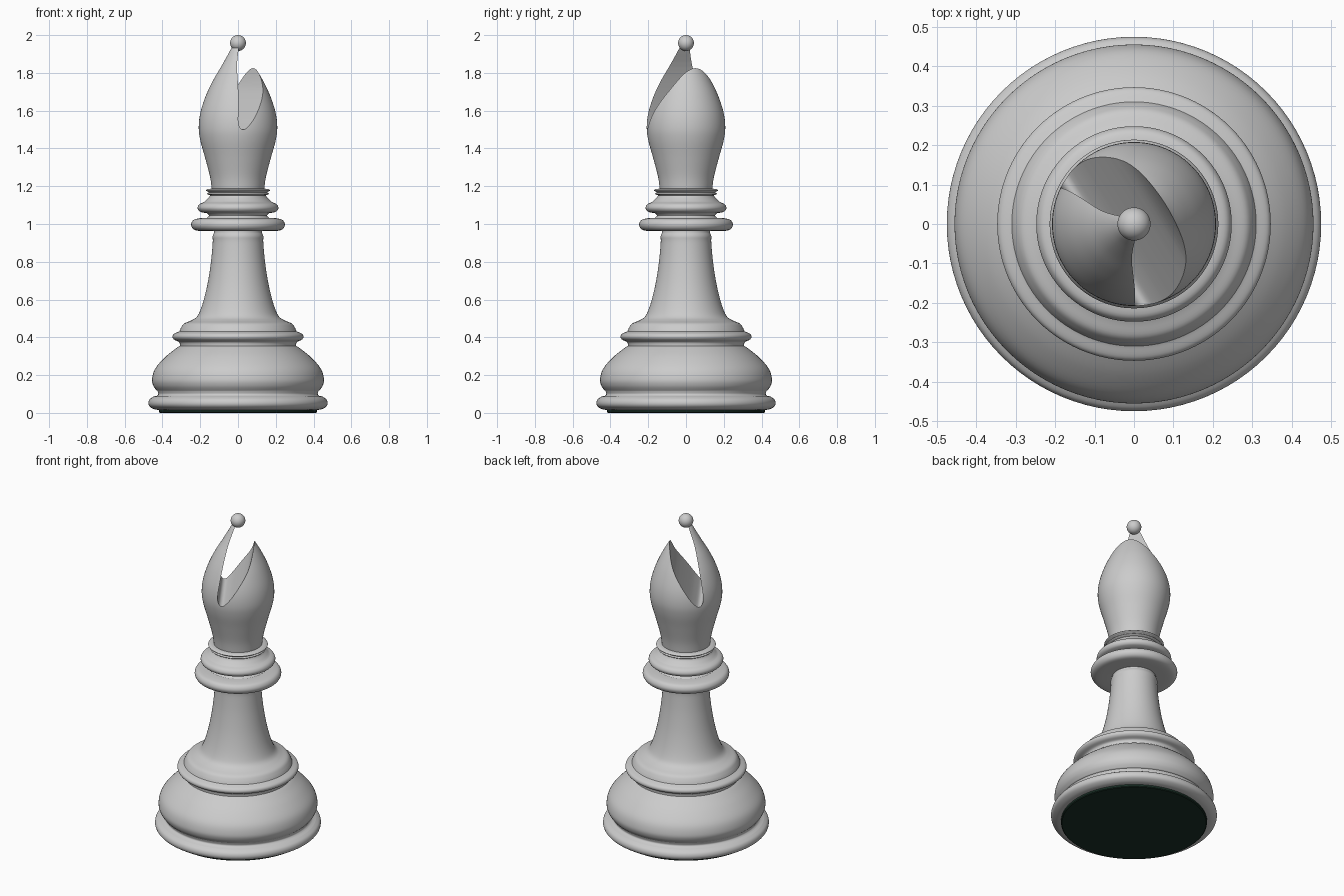
import bpy, bmesh, math
from mathutils import Matrix

if "Cube" in bpy.data.objects:
    bpy.data.objects.remove(bpy.data.objects["Cube"])


def spline(pts, n=5):
    """Catmull-Rom curve through 2D points."""
    p = [pts[0]] + list(pts) + [pts[-1]]
    out = []
    for i in range(1, len(p) - 2):
        for k in range(n):
            t = k / n
            out.append(tuple(
                0.5 * (2 * b + (c - a) * t + (2 * a - 5 * b + 4 * c - d) * t * t
                       + (3 * b - a - 3 * c + d) * t ** 3)
                for a, b, c, d in zip(p[i - 1], p[i], p[i + 1], p[i + 2])))
    return out + [tuple(pts[-1])]


def finish(name, bm):
    bmesh.ops.recalc_face_normals(bm, faces=bm.faces[:])
    me = bpy.data.meshes.new(name)
    bm.to_mesh(me)
    bm.free()
    ob = bpy.data.objects.new(name, me)
    bpy.context.collection.objects.link(ob)
    return ob


def smooth(ob, angle=35):
    bpy.ops.object.select_all(action='DESELECT')
    ob.select_set(True)
    bpy.context.view_layer.objects.active = ob
    bpy.ops.object.shade_smooth_by_angle(angle=math.radians(angle))


def revolve(name, profile, segs=96):
    """Lathe a list of (radius, z) points about the z axis."""
    bm = bmesh.new()
    rings = []
    for r, z in profile:
        if r < 1e-4:
            rings.append([bm.verts.new((0, 0, z))] * segs)
        else:
            rings.append([bm.verts.new((r * math.cos(2 * math.pi * i / segs),
                                        r * math.sin(2 * math.pi * i / segs), z))
                          for i in range(segs)])
    for a, b in zip(rings, rings[1:]):
        for i in range(segs):
            j = (i + 1) % segs
            bm.faces.new(list(dict.fromkeys((a[i], a[j], b[j], b[i]))))
    return finish(name, bm)


# Turned body: each list is one smooth stretch, corners fall between lists
stretches = [
    [(0.418, 0.015), (0.445, 0.02), (0.468, 0.034), (0.475, 0.052), (0.468, 0.072), (0.447, 0.087)],
    [(0.43, 0.09), (0.422, 0.1), (0.427, 0.118)],
    [(0.432, 0.12), (0.449, 0.145), (0.455, 0.18), (0.438, 0.235), (0.386, 0.295), (0.33, 0.34), (0.307, 0.355)],
    [(0.307, 0.358), (0.312, 0.375), (0.337, 0.387), (0.347, 0.402), (0.34, 0.418), (0.314, 0.43)],
    [(0.31, 0.432), (0.301, 0.452), (0.285, 0.473), (0.25, 0.488), (0.222, 0.505), (0.203, 0.535),
     (0.181, 0.6), (0.16, 0.69), (0.143, 0.8), (0.134, 0.9), (0.134, 0.935), (0.126, 0.955)],
    [(0.126, 0.963), (0.2, 0.963), (0.235, 0.972), (0.248, 0.997), (0.235, 1.022), (0.2, 1.031)],
    [(0.165, 1.033), (0.153, 1.045), (0.165, 1.058)],
    [(0.185, 1.06), (0.205, 1.068), (0.214, 1.085), (0.205, 1.104), (0.18, 1.116)],
    [(0.17, 1.125), (0.155, 1.14), (0.148, 1.152)],
    [(0.155, 1.154), (0.163, 1.16), (0.155, 1.167)],
    [(0.158, 1.17), (0.171, 1.178), (0.158, 1.186)],
    [(0.14, 1.187), (0.136, 1.187)],
]
smooth(revolve("body", [p for s in stretches for p in spline(s)]))

# Felt pad underneath
felt = revolve("felt_pad", [(0, 0), (0.413, 0), (0.418, 0.004), (0.418, 0.016)])
mat = bpy.data.materials.new("dark_green_felt")
mat.diffuse_color = (0.01, 0.03, 0.02, 1)
mat.use_nodes = True
mat.node_tree.nodes["Principled BSDF"].inputs["Base Color"].default_value = mat.diffuse_color
felt.data.materials.append(mat)
smooth(felt)

# Tear-shaped head
head = revolve("head", [(0, 1.18)] + spline([
    (0.138, 1.18), (0.148, 1.25), (0.174, 1.35), (0.199, 1.44), (0.208, 1.51), (0.199, 1.59),
    (0.17, 1.68), (0.132, 1.76), (0.094, 1.825), (0.06, 1.885), (0.032, 1.935), (0, 1.97)]))

# Curved wedge cutter for the slanted slot
slot = spline([(-0.015, 1.94), (-0.02, 1.92), (-0.053, 1.83), (-0.08, 1.72), (-0.102, 1.6),
               (-0.108, 1.54), (-0.099, 1.508), (-0.08, 1.5), (-0.055, 1.522), (-0.018, 1.57),
               (0.052, 1.68), (0.08, 1.75), (0.095, 1.83), (0.1, 1.86)], 4)
slot += [(0.15, 2.1), (0, 2.1)]
bm = bmesh.new()
face = bm.faces.new([bm.verts.new((u, -0.4, z)) for u, z in slot])
ext = bmesh.ops.extrude_face_region(bm, geom=[face])["geom"]
bmesh.ops.translate(bm, vec=(0, 0.8, 0), verts=[g for g in ext if isinstance(g, bmesh.types.BMVert)])
bm.transform(Matrix.Rotation(math.radians(32), 4, 'Z'))
cutter = finish("slot_cutter", bm)
cutter.hide_render = True

cut = head.modifiers.new("slot", 'BOOLEAN')
cut.operation = 'DIFFERENCE'
cut.solver = 'EXACT'
cut.object = cutter
bpy.context.view_layer.objects.active = head
bpy.ops.object.modifier_apply(modifier="slot")
bpy.data.objects.remove(cutter)
smooth(head)

# Ball on the tip
bm = bmesh.new()
bmesh.ops.create_uvsphere(bm, u_segments=48, v_segments=24, radius=0.042,
                          matrix=Matrix.Translation((0, 0, 1.958)))
smooth(finish("tip_ball", bm))
